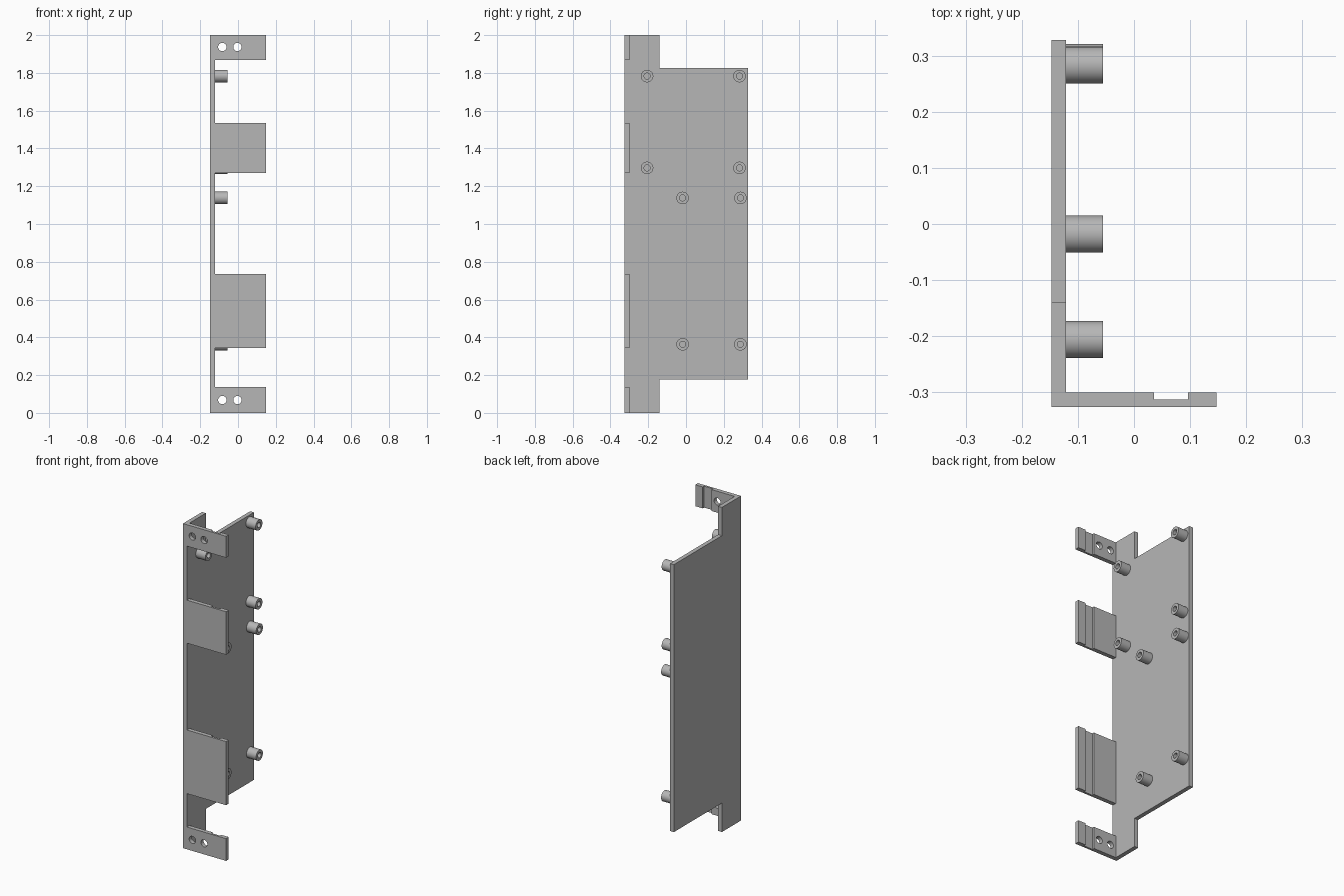
import bpy, bmesh, math
from mathutils import Matrix, Vector

default = bpy.data.objects.get("Cube")
if default:
    bpy.data.objects.remove(default, do_unlink=True)

grey = bpy.data.materials.new("plain_grey")
grey.use_nodes = True
colour = (0.47, 0.47, 0.47, 1)
grey.diffuse_color = colour
grey.node_tree.nodes["Principled BSDF"].inputs["Base Color"].default_value = colour

# Shared dimensions
LEFT, RIGHT = -0.147, 0.147
FRONT, BACK = -0.326, 0.328
THICK = 0.026
INNER = LEFT + THICK


def finish(name, bm):
    bmesh.ops.recalc_face_normals(bm, faces=bm.faces)
    mesh = bpy.data.meshes.new(name)
    bm.to_mesh(mesh)
    bm.free()
    mesh.materials.append(grey)
    obj = bpy.data.objects.new(name, mesh)
    bpy.context.collection.objects.link(obj)
    return obj


def extrude(name, points, direction):
    bm = bmesh.new()
    face = bm.faces.new([bm.verts.new(p) for p in points])
    new = bmesh.ops.extrude_face_region(bm, geom=[face])["geom"]
    verts = [v for v in new if isinstance(v, bmesh.types.BMVert)]
    bmesh.ops.translate(bm, verts=verts, vec=Vector(direction))
    return finish(name, bm)


def smooth(obj):
    bpy.ops.object.select_all(action="DESELECT")
    obj.select_set(True)
    bpy.context.view_layer.objects.active = obj
    bpy.ops.object.shade_smooth_by_angle(angle=math.radians(30))


# Side plate with a stepped back edge
STEP, LOW, HIGH = -0.14, 0.178, 1.826
outline = [(FRONT, 0), (STEP, 0), (STEP, LOW), (BACK, LOW),
           (BACK, HIGH), (STEP, HIGH), (STEP, 2), (FRONT, 2)]
extrude("side_plate", [(LEFT, y, z) for y, z in outline], (THICK, 0, 0))


# Front tabs, each with a shallow groove on the inner face
def tab(name, bottom, top):
    rear, groove = FRONT + THICK, FRONT + THICK / 2
    section = [(INNER, FRONT), (RIGHT, FRONT), (RIGHT, rear), (0.096, rear),
               (0.096, groove), (0.036, groove), (0.036, rear), (INNER, rear)]
    return extrude(name, [(x, y, bottom) for x, y in section], (0, 0, top - bottom))


def drill(obj, holes):
    bm = bmesh.new()
    for x, z in holes:
        place = Matrix.Translation((x, FRONT, z)) @ Matrix.Rotation(math.pi / 2, 4, "X")
        bmesh.ops.create_cone(bm, cap_ends=True, segments=32, radius1=0.022,
                              radius2=0.022, depth=0.2, matrix=place)
    cutter = finish("hole_cutter", bm)
    cutter.hide_render = True
    mod = obj.modifiers.new("holes", "BOOLEAN")
    mod.operation, mod.solver, mod.object = "DIFFERENCE", "EXACT", cutter
    bpy.context.view_layer.objects.active = obj
    bpy.ops.object.modifier_apply(modifier=mod.name)
    bpy.data.objects.remove(cutter, do_unlink=True)
    smooth(obj)


tab("lower_tab", 0.343, 0.735)
tab("upper_tab", 1.27, 1.535)
for name, bottom, top, z in (("bottom_mounting_tab", 0, 0.137, 0.068),
                             ("top_mounting_tab", 1.868, 2, 1.937)):
    drill(tab(name, bottom, top), [(-0.083, z), (-0.003, z)])


# Hollow standoffs on the inner face of the plate
def standoff(name, y, z, outer=0.033, bore=0.016, end=-0.055):
    bm = bmesh.new()
    ring = [(INNER, outer), (end, outer), (end, bore), (INNER, bore)]
    verts = [bm.verts.new((x, y + r, z)) for x, r in ring]
    edges = [bm.edges.new((verts[i], verts[(i + 1) % 4])) for i in range(4)]
    bmesh.ops.spin(bm, geom=verts + edges, cent=(0, y, z), axis=(1, 0, 0),
                   angle=math.tau, steps=32, use_merge=True)
    bmesh.ops.remove_doubles(bm, verts=bm.verts, dist=0.0001)
    smooth(finish(name, bm))


for group, ys, zs in (("upper", (-0.206, 0.283), (1.297, 1.783)),
                      ("lower", (-0.018, 0.288), (0.363, 1.138))):
    for side, y in zip(("front", "back"), ys):
        for level, z in zip(("low", "high"), zs):
            standoff(f"{group}_{side}_{level}_standoff", y, z)
